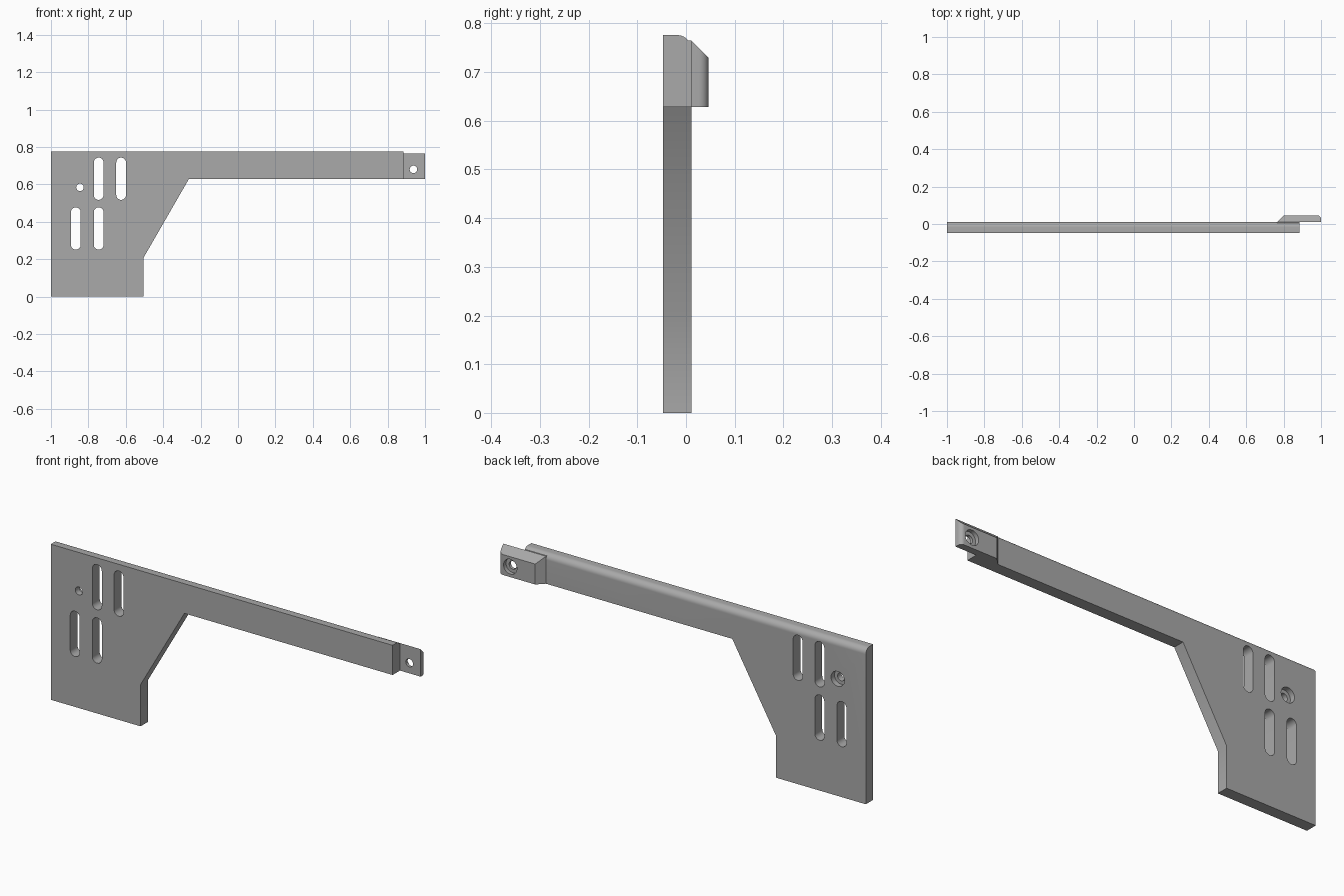
import bpy, bmesh, math
from mathutils import Vector

cube = bpy.data.objects.get("Cube")
if cube:
    bpy.data.objects.remove(cube, do_unlink=True)

FRONT, BACK, TAB_BACK = -0.047, 0.011, 0.046
TOP, ARM_BOTTOM = 0.776, 0.628

grey = bpy.data.materials.new("plain grey")
grey.use_nodes = True
grey.diffuse_color = (0.4, 0.4, 0.4, 1)
grey.node_tree.nodes["Principled BSDF"].inputs["Base Color"].default_value = (0.4, 0.4, 0.4, 1)


def prism(points, offset):
    """Closed outline swept along an offset vector."""
    bm = bmesh.new()
    face = bm.faces.new([bm.verts.new(p) for p in points])
    swept = bmesh.ops.extrude_face_region(bm, geom=[face])["geom"]
    verts = [v for v in swept if isinstance(v, bmesh.types.BMVert)]
    bmesh.ops.translate(bm, verts=verts, vec=offset)
    bmesh.ops.recalc_face_normals(bm, faces=bm.faces)
    return bm


def make_object(name, bm):
    mesh = bpy.data.meshes.new(name)
    bm.to_mesh(mesh)
    bm.free()
    mesh.materials.append(grey)
    obj = bpy.data.objects.new(name, mesh)
    bpy.context.collection.objects.link(obj)
    return obj


def activate(obj):
    bpy.ops.object.select_all(action='DESELECT')
    obj.select_set(True)
    bpy.context.view_layer.objects.active = obj


def cut_slot(target, x, z, radius, half, y0, y1):
    """Cut a round-ended slot; half = 0 gives a round hole."""
    points = []
    for end in (1, -1):
        for i in range(17 if half else 16):
            a = math.pi * i / 16 + (0 if end > 0 else math.pi)
            points.append((x + radius * math.cos(a), y0, z + end * half + radius * math.sin(a)))
    cutter = make_object("cutter", prism(points, (0, y1 - y0, 0)))
    mod = target.modifiers.new("cut", 'BOOLEAN')
    mod.operation, mod.solver, mod.object = 'DIFFERENCE', 'EXACT', cutter
    activate(target)
    bpy.ops.object.modifier_apply(modifier=mod.name)
    bpy.data.objects.remove(cutter, do_unlink=True)


# Bracket plate with its long arm, rounded along the top back edge
outline = [(-1, 0), (-0.505, 0), (-0.505, 0.208), (-0.263, ARM_BOTTOM),
           (0.886, ARM_BOTTOM), (0.886, TOP), (-1, TOP)]
bm = prism([(x, FRONT, z) for x, z in outline], (0, BACK - FRONT, 0))
edge = [e for e in bm.edges if all(v.co.y > 0 and v.co.z > TOP - 0.01 for v in e.verts)]
bmesh.ops.bevel(bm, geom=edge, offset=0.029, segments=10, profile=0.5, affect='EDGES')
plate = make_object("bracket_plate", bm)

# Adjustment slots, and the screw hole with its counterbore at the back
for x, z in [(-0.745, 0.63), (-0.625, 0.63), (-0.867, 0.364), (-0.745, 0.364)]:
    cut_slot(plate, x, z, 0.026, 0.087, -0.2, 0.2)
cut_slot(plate, -0.845, 0.584, 0.02, 0, -0.2, 0.2)
cut_slot(plate, -0.845, 0.584, 0.037, 0, -0.016, 0.2)

# End tab: slanted root, rounded outer corner, sloped top
r = 0.02
corner = [(1 - r + r * math.sin(math.pi * i / 16), TAB_BACK - r + r * math.cos(math.pi * i / 16))
          for i in range(9)]
tab_outline = [(0.765, BACK), (0.8, TAB_BACK)] + corner + [(1, BACK)]
bm = prism([(x, y, ARM_BOTTOM) for x, y in tab_outline], (0, 0, 0.765 - ARM_BOTTOM))
cut = bmesh.ops.bisect_plane(bm, geom=bm.verts[:] + bm.edges[:] + bm.faces[:],
                             plane_co=Vector((0, BACK, 0.765)), plane_no=Vector((0, 1, 1)),
                             clear_outer=True)
bmesh.ops.holes_fill(bm, edges=[e for e in bm.edges if e.is_boundary])
bmesh.ops.remove_doubles(bm, verts=bm.verts, dist=0.0001)
bmesh.ops.recalc_face_normals(bm, faces=bm.faces)
tab = make_object("end_tab", bm)
cut_slot(tab, 0.938, 0.68, 0.02, 0, -0.2, 0.2)
cut_slot(tab, 0.938, 0.68, 0.037, 0, 0.026, 0.2)

# Root that fills the rounded edge where the tab joins the arm
root = [(0.765, 0), (0.765, BACK), (0.885, BACK), (0.885, 0)]
make_object("tab_root", prism([(x, y, 0.64) for x, y in root], (0, 0, 0.125)))

for obj in (plate, tab):
    activate(obj)
    bpy.ops.object.shade_smooth_by_angle(angle=math.radians(30))
